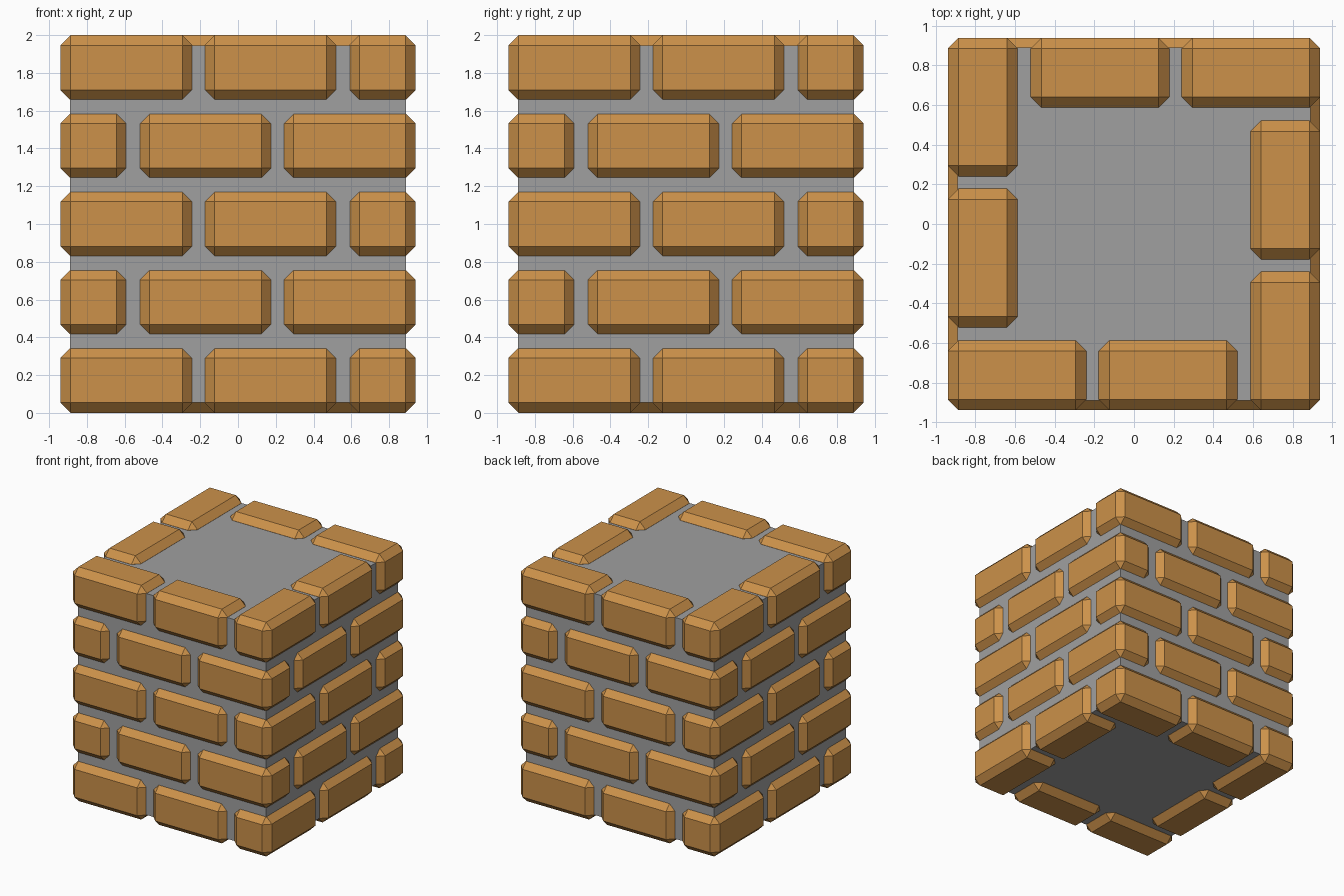
import bpy
import bmesh
import math
from mathutils import Matrix

if "Cube" in bpy.data.objects:
    bpy.data.objects.remove(bpy.data.objects["Cube"])

HALF = 0.94      # outer half width of the brick shell
LONG, SHORT = 0.70, 0.352
HEIGHT = 0.345
ROWS = 5
PITCH = (2.0 - HEIGHT) / (ROWS - 1)
CHAMFER = 0.054


def material(name, rgb):
    mat = bpy.data.materials.new(name)
    mat.diffuse_color = (*rgb, 1.0)
    mat.use_nodes = True
    mat.node_tree.nodes["Principled BSDF"].inputs["Base Color"].default_value = mat.diffuse_color
    return mat


def new_object(name, bm, mat):
    bmesh.ops.recalc_face_normals(bm, faces=bm.faces)
    mesh = bpy.data.meshes.new(name)
    bm.to_mesh(mesh)
    bm.free()
    mesh.materials.append(mat)
    obj = bpy.data.objects.new(name, mesh)
    bpy.context.collection.objects.link(obj)
    return obj


def add_box(bm, lo, hi):
    size = [b - a for a, b in zip(lo, hi)]
    mid = [(a + b) / 2 for a, b in zip(lo, hi)]
    matrix = Matrix.Translation(mid) @ Matrix.Diagonal((*size, 1.0))
    return bmesh.ops.create_cube(bm, size=1.0, matrix=matrix)["verts"]


brick_mat = material("brick brown", (0.604, 0.285, 0.068))
mortar_mat = material("mortar grey", (0.353, 0.353, 0.353))

# Mortar core, recessed behind the bricks on every side
bm = bmesh.new()
core = HALF - 0.05
add_box(bm, (-core, -core, 0.055), (core, core, 1.945))
new_object("mortar_core", bm, mortar_mat)

# Brick courses: two bricks per side in a pinwheel, mirrored on alternate rows
for row in range(ROWS):
    bm = bmesh.new()
    z = row * PITCH
    for side in range(4):
        turn = Matrix.Rotation(side * math.pi / 2, 4, 'Z')
        for x in (-HALF, -0.178):
            verts = add_box(bm, (x, -HALF, z), (x + LONG, -HALF + SHORT, z + HEIGHT))
            bmesh.ops.transform(bm, matrix=turn, verts=verts)
    if row % 2:
        bmesh.ops.scale(bm, vec=(-1, 1, 1), verts=bm.verts)
    bmesh.ops.recalc_face_normals(bm, faces=bm.faces)
    bmesh.ops.bevel(bm, geom=bm.edges[:], offset=CHAMFER, offset_type='OFFSET',
                    segments=1, affect='EDGES')
    new_object(f"brick_course_{row + 1}", bm, brick_mat)
